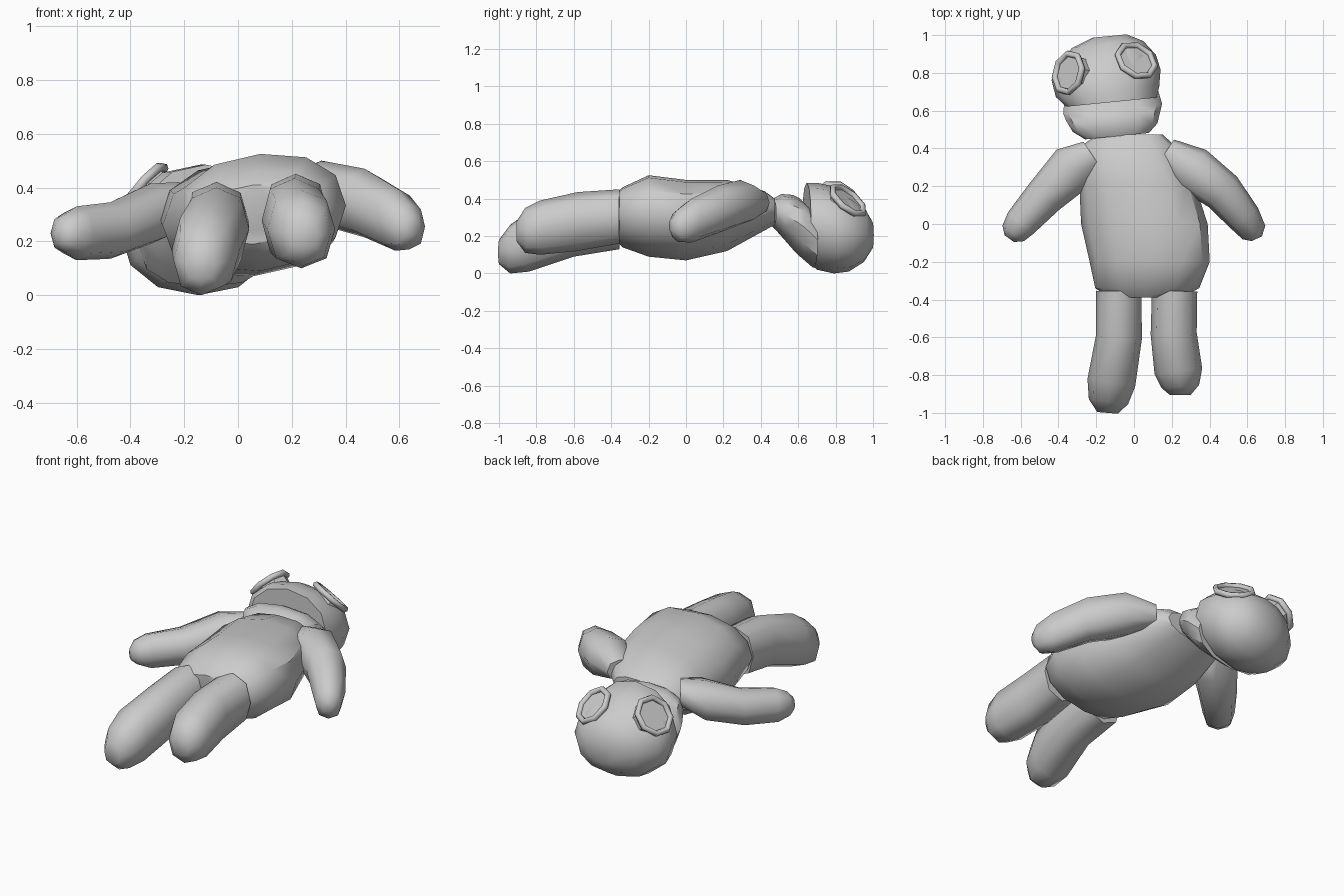
import bpy, bmesh, math
from mathutils import Vector, Matrix

if "Cube" in bpy.data.objects:
    bpy.data.objects.remove(bpy.data.objects["Cube"])

def finish(name, bm, angle=40):
    bmesh.ops.recalc_face_normals(bm, faces=bm.faces)
    me = bpy.data.meshes.new(name)
    bm.to_mesh(me)
    bm.free()
    ob = bpy.data.objects.new(name, me)
    bpy.context.collection.objects.link(ob)
    bpy.ops.object.select_all(action='DESELECT')
    ob.select_set(True)
    bpy.context.view_layer.objects.active = ob
    bpy.ops.object.shade_smooth_by_angle(angle=math.radians(angle))
    return ob

def loft(name, stations, n=8, yaw=None, shear=0.0, power=0.85, angle=58):
    """Stations are (x, y, half width, z low, z high); rings stand upright."""
    bm = bmesh.new()
    rings = []
    pts = [Vector(s[:2]) for s in stations]
    for i, (x, y, w, lo, hi) in enumerate(stations):
        if yaw is None:
            d = (pts[min(i + 1, len(pts) - 1)] - pts[max(i - 1, 0)]).normalized()
            side = Vector((-d.y, d.x))
        else:
            side = Vector((math.cos(yaw), math.sin(yaw)))
        ring = []
        for k in range(n):
            a = 2 * math.pi * k / n
            c, s = math.cos(a), math.sin(a)
            u = math.copysign(abs(c) ** power, c) * w
            v = math.copysign(abs(s) ** power, s) * (hi - lo) / 2
            ring.append(bm.verts.new((x + side.x * u, y + side.y * u,
                                      (lo + hi) / 2 + v + shear * side.x * u)))
        rings.append(ring)
    for a, b in zip(rings, rings[1:]):
        for k in range(n):
            bm.faces.new((a[k], a[(k + 1) % n], b[(k + 1) % n], b[k]))
    bm.faces.new(rings[0])
    bm.faces.new(rings[-1])
    return finish(name, bm, angle)

# Torso
loft("torso", [
    (-0.02, 0.475, 0.17, 0.26, 0.40), (-0.03, 0.42, 0.24, 0.23, 0.44),
    (0.015, 0.22, 0.305, 0.12, 0.50), (0.055, 0.0, 0.335, 0.07, 0.50),
    (0.083, -0.20, 0.318, 0.09, 0.525), (0.07, -0.34, 0.275, 0.14, 0.46),
    (0.06, -0.39, 0.19, 0.19, 0.41)], n=12, yaw=0.0, shear=0.08, power=0.9, angle=40)

# Legs
loft("left_leg", [
    (-0.08, -0.355, 0.12, 0.13, 0.42), (-0.08, -0.60, 0.122, 0.09, 0.40),
    (-0.12, -0.84, 0.128, 0.01, 0.33), (-0.135, -0.94, 0.105, 0.0, 0.26),
    (-0.14, -1.0, 0.055, 0.05, 0.18)])
loft("right_leg", [
    (0.215, -0.355, 0.12, 0.16, 0.45), (0.21, -0.58, 0.122, 0.12, 0.435),
    (0.235, -0.78, 0.127, 0.10, 0.39), (0.245, -0.86, 0.10, 0.11, 0.35),
    (0.245, -0.905, 0.055, 0.17, 0.28)])

# Arms
loft("left_arm", [
    (-0.22, 0.365, 0.085, 0.27, 0.42), (-0.325, 0.295, 0.13, 0.19, 0.415),
    (-0.475, 0.145, 0.105, 0.135, 0.345), (-0.60, 0.005, 0.088, 0.13, 0.33),
    (-0.64, -0.05, 0.07, 0.16, 0.30), (-0.66, -0.078, 0.03, 0.19, 0.26)])
loft("right_arm", [
    (0.17, 0.385, 0.075, 0.32, 0.44), (0.31, 0.29, 0.125, 0.26, 0.50),
    (0.47, 0.17, 0.11, 0.215, 0.47), (0.585, 0.03, 0.09, 0.165, 0.40),
    (0.635, -0.045, 0.07, 0.17, 0.34), (0.65, -0.078, 0.03, 0.22, 0.29)])

# Head: upper part with overhanging lip, and jaw in front of it
loft("head", [
    (-0.12, 0.645, 0.24, 0.07, 0.485), (-0.14, 0.70, 0.275, 0.02, 0.485),
    (-0.148, 0.79, 0.29, 0.0, 0.465), (-0.148, 0.87, 0.265, 0.01, 0.42),
    (-0.14, 0.95, 0.19, 0.06, 0.36), (-0.13, 0.995, 0.09, 0.13, 0.28)],
    n=12, yaw=0.10, power=0.95, angle=40)
loft("jaw", [
    (-0.09, 0.465, 0.17, 0.25, 0.40), (-0.10, 0.51, 0.225, 0.20, 0.425),
    (-0.11, 0.57, 0.25, 0.13, 0.42), (-0.113, 0.61, 0.263, 0.09, 0.40),
    (-0.12, 0.68, 0.25, 0.03, 0.33)], n=12, yaw=0.10, power=0.85, angle=40)

def eye(prefix, centre, normal):
    """Octagonal rim around a slightly sunken eye disc."""
    q = Vector(normal).to_track_quat('Z', 'Y')
    c = Vector(centre)
    bm = bmesh.new()
    rings = []
    for k in range(8):
        a = math.pi / 8 + k * math.pi / 4
        rings.append([])
        for j in range(6):
            b = j * math.pi / 3
            r = 0.106 + 0.017 * math.cos(b)
            rings[-1].append(bm.verts.new(c + q @ Vector((
                r * math.cos(a), r * math.sin(a), 0.018 * math.sin(b)))))
    for k in range(8):
        p, s = rings[k], rings[(k + 1) % 8]
        for j in range(6):
            bm.faces.new((p[j], s[j], s[(j + 1) % 6], p[(j + 1) % 6]))
    finish(prefix + "_eye_rim", bm, 65)
    bpy.ops.mesh.primitive_cylinder_add(
        vertices=8, radius=0.1, depth=0.06, location=c - q @ Vector((0, 0, 0.032)))
    disc = bpy.context.object
    disc.name = disc.data.name = prefix + "_eye"
    disc.data.transform(q.to_matrix().to_4x4() @ Matrix.Rotation(math.pi / 8, 4, 'Z'))

# Eyes
eye("left", (-0.347, 0.80, 0.40), (-0.74, 0.18, 0.65))
eye("right", (0.012, 0.865, 0.39), (0.38, 0.58, 0.70))
